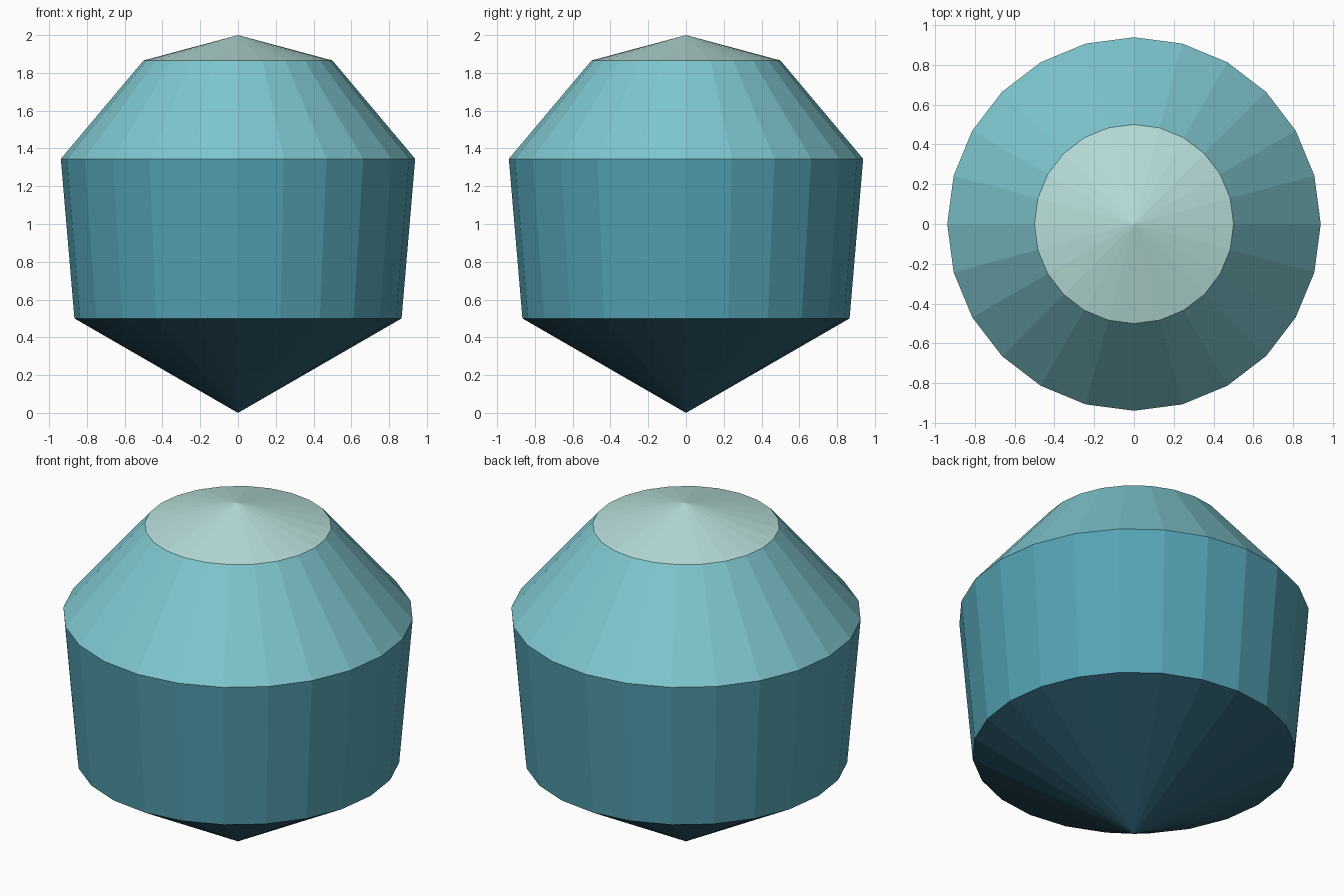
import bpy, bmesh
from math import cos, sin, tau

if "Cube" in bpy.data.objects:
    bpy.data.objects.remove(bpy.data.objects["Cube"])

SIDES = 24
# Rings from bottom tip to top tip: (radius, height)
RINGS = [(0, 0), (0.866, 0.5), (0.938, 1.345), (0.5, 1.866), (0, 2)]
# One colour per band, bottom to top
BANDS = [
    ("base_cone", (0.027, 0.114, 0.17, 1)),
    ("side_wall", (0.09, 0.366, 0.456, 1)),
    ("shoulder", (0.21, 0.565, 0.617, 1)),
    ("cap", (0.47, 0.72, 0.69, 1)),
]

mesh = bpy.data.meshes.new("faceted_gem")
for name, colour in BANDS:
    mat = bpy.data.materials.new(name)
    mat.diffuse_color = colour
    mat.use_nodes = True
    mat.node_tree.nodes["Principled BSDF"].inputs["Base Color"].default_value = mat.diffuse_color
    mesh.materials.append(mat)

bm = bmesh.new()


# Tips are single vertices, the other rings are full circles
def ring(radius, z):
    if radius == 0:
        return [bm.verts.new((0, 0, z))]
    return [bm.verts.new((radius * cos(tau * i / SIDES), radius * sin(tau * i / SIDES), z))
            for i in range(SIDES)]


rings = [ring(*r) for r in RINGS]

# Join neighbouring rings into flat facets
for band, (low, high) in enumerate(zip(rings, rings[1:])):
    for i in range(SIDES):
        j = i + 1
        corners = [low[i % len(low)], low[j % len(low)], high[j % len(high)], high[i % len(high)]]
        face = bm.faces.new(list(dict.fromkeys(corners)))
        face.material_index = band

bmesh.ops.recalc_face_normals(bm, faces=bm.faces)
bm.to_mesh(mesh)
bm.free()

bpy.context.collection.objects.link(bpy.data.objects.new("faceted_gem", mesh))
